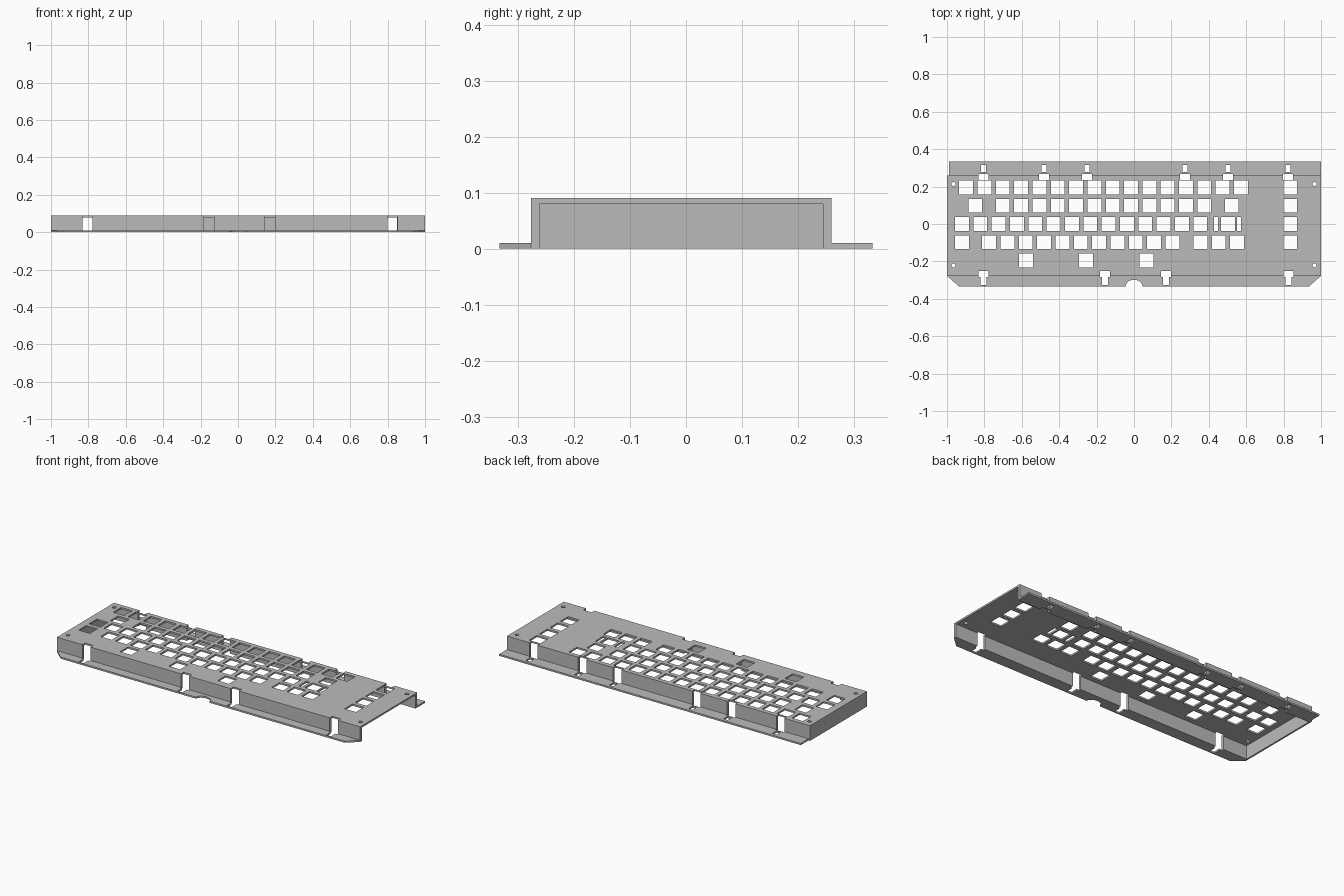
import bpy, bmesh, math
from mathutils import Vector

old = bpy.data.objects.get("Cube")
if old:
    bpy.data.objects.remove(old)

metal = bpy.data.materials.new("sheet_grey")
metal.use_nodes = True
GREY = (0.5, 0.5, 0.5, 1)
metal.diffuse_color = GREY
metal.node_tree.nodes["Principled BSDF"].inputs["Base Color"].default_value = GREY


def prism(bm, points, direction):
    """Extrude a closed outline along a direction."""
    face = bm.faces.new([bm.verts.new(p) for p in points])
    ext = bmesh.ops.extrude_face_region(bm, geom=[face], use_keep_orig=True)
    verts = [g for g in ext["geom"] if isinstance(g, bmesh.types.BMVert)]
    bmesh.ops.translate(bm, verts=verts, vec=Vector(direction))


def block(bm, x0, x1, y0, y1, z0, z1):
    prism(bm, [(x0, y0, z0), (x1, y0, z0), (x1, y1, z0), (x0, y1, z0)], (0, 0, z1 - z0))


def finish(name, bm):
    bmesh.ops.recalc_face_normals(bm, faces=bm.faces)
    mesh = bpy.data.meshes.new(name)
    bm.to_mesh(mesh)
    bm.free()
    mesh.materials.append(metal)
    obj = bpy.data.objects.new(name, mesh)
    bpy.context.scene.collection.objects.link(obj)
    return obj


# Main dimensions
FRONT, BACK, TOP, SHEET, WALL = -0.277, 0.26, 0.09, 0.01, 0.015
EDGE, PITCH = 0.333, 0.098

# Folded channel: key plate with front and back walls
bm = bmesh.new()
profile = [(FRONT, 0), (FRONT, TOP), (BACK, TOP), (BACK, 0), (BACK - WALL, 0),
           (BACK - WALL, TOP - SHEET), (FRONT + WALL, TOP - SHEET), (FRONT + WALL, 0)]
prism(bm, [(-1, y, z) for y, z in profile], (2, 0, 0))
channel = finish("key_plate_channel", bm)

# Closed end on one side only
bm = bmesh.new()
block(bm, -1, -0.99, FRONT + WALL, BACK - WALL, 0, TOP - SHEET)
finish("end_wall", bm)

# Front flange with clipped corners and a round thumb notch
bm = bmesh.new()
notch = []
for i in range(13):
    a = math.pi * i / 12
    notch.append((-0.045 * math.cos(a), -EDGE + 0.035 * math.sin(a), 0))
outline = [(-1, FRONT, 0), (-0.937, -EDGE, 0)] + notch + [(0.937, -EDGE, 0), (1, FRONT, 0)]
prism(bm, outline, (0, 0, SHEET))
front_flange = finish("front_flange", bm)

# Back flange
bm = bmesh.new()
block(bm, -0.99, 1, BACK, EDGE, 0, SHEET)
back_flange = finish("back_flange", bm)

# Switch openings, row by row from the back
rows = [
    [-0.898 + i * PITCH for i in range(16)],
    [-0.849] + [-0.702 + i * PITCH for i in range(12)] + [0.523],
    [-0.92 + i * PITCH for i in range(14)] + [0.503],
    [-0.92] + [-0.775 + i * PITCH for i in range(11)] + [0.355 + i * PITCH for i in range(3)],
    [-0.578, -0.256, 0.066],
]
bm = bmesh.new()
for r, row in enumerate(rows):
    y = 0.196 - r * PITCH
    extra = [0.835] if r < 4 else []
    for x in row + extra:
        block(bm, x - 0.037, x + 0.037, y - 0.037, y + 0.037, 0.05, 0.12)
# Stabiliser slots beside the wide key
for x in (0.438, 0.561):
    block(bm, x - 0.011, x + 0.011, -0.038, 0.037, 0.05, 0.12)
# Corner screw holes
for x in (-0.965, 0.965):
    for y in (-0.222, 0.214):
        ring = [(x + 0.011 * math.cos(k * math.tau / 16),
                 y + 0.011 * math.sin(k * math.tau / 16), 0.05) for k in range(16)]
        prism(bm, ring, (0, 0, 0.07))
key_cutter = finish("key_cutter", bm)

# Relief slots through the walls, and tab slots in the flanges
front_slots = (-0.805, -0.155, 0.172, 0.826)
back_slots = (-0.805, -0.481, -0.251, 0.272, 0.502, 0.823)
wide, narrow = bmesh.new(), bmesh.new()
for x in front_slots:
    block(wide, x - 0.027, x + 0.027, -0.284, -0.251, -0.05, 0.15)
    block(narrow, x - 0.016, x + 0.016, -0.326, -0.28, -0.05, 0.05)
for x in back_slots:
    block(wide, x - 0.027, x + 0.027, 0.235, 0.267, -0.05, 0.15)
    block(narrow, x - 0.014, x + 0.014, 0.277, 0.315, -0.05, 0.05)
wall_cutter = finish("wall_slot_cutter", wide)
tab_cutter = finish("tab_slot_cutter", narrow)


def cut(obj, cutter):
    mod = obj.modifiers.new("cut", "BOOLEAN")
    mod.operation = "DIFFERENCE"
    mod.solver = "EXACT"
    mod.object = cutter
    bpy.context.view_layer.objects.active = obj
    bpy.ops.object.modifier_apply(modifier=mod.name)


cut(channel, key_cutter)
for part in (channel, front_flange, back_flange):
    cut(part, wall_cutter)
for part in (front_flange, back_flange):
    cut(part, tab_cutter)

for cutter in (key_cutter, wall_cutter, tab_cutter):
    bpy.data.objects.remove(cutter)
